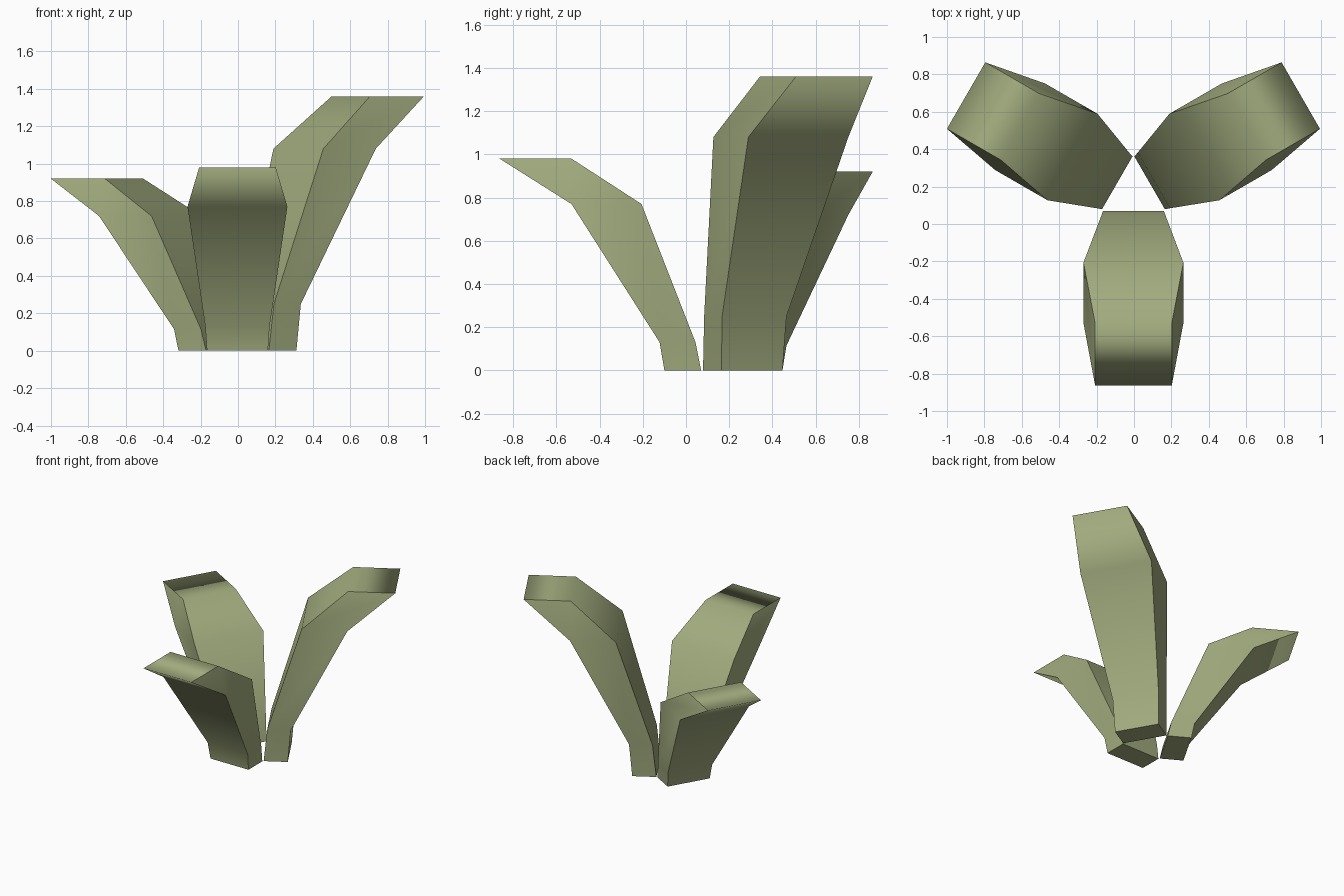
import bpy
import bmesh
import math
from mathutils import Vector

cube = bpy.data.objects.get("Cube")
if cube:
    bpy.data.objects.remove(cube, do_unlink=True)

# Sage green, used for every leaf
green = bpy.data.materials.new("sage_green")
green.use_nodes = True
colour = (0.36, 0.41, 0.21, 1)
green.diffuse_color = colour
green.node_tree.nodes["Principled BSDF"].inputs["Base Color"].default_value = colour

CENTRE = Vector((-0.003, 0.17, 0))
# Leaf sections from base to tip: inner radius, outer radius, half width
SECTIONS = [(0.10, 0.27, 0.163), (0.126, 0.292, 0.172),
            (0.376, 0.70, 0.267), (0.70, 1.033, 0.205)]


def make_leaf(name, angle, heights):
    """Loft a thick bent leaf that leans outward along the given angle."""
    out = Vector((math.cos(angle), math.sin(angle), 0))
    side = Vector((-out.y, out.x, 0))
    bm = bmesh.new()
    rings = []
    for (inner, outer, half), z in zip(SECTIONS, heights):
        corners = ((inner, -half), (outer, -half), (outer, half), (inner, half))
        rings.append([bm.verts.new(CENTRE + out * r + side * w + Vector((0, 0, z)))
                      for r, w in corners])

    # Narrow flanks and the foot stay crisp; the broad strip flows over the tip
    groups = {}
    for low, high in zip(rings, rings[1:]):
        for i in range(4):
            j = (i + 1) % 4
            face = bm.faces.new((low[i], low[j], high[j], high[i]))
            groups[face] = ("right", "strip", "left", "strip")[i]
    groups[bm.faces.new(rings[-1])] = "strip"
    groups[bm.faces.new(rings[0][::-1])] = "foot"
    bmesh.ops.recalc_face_normals(bm, faces=bm.faces)
    for face in bm.faces:
        face.smooth = True
    for edge in bm.edges:
        edge.smooth = len({groups[f] for f in edge.link_faces}) == 1

    mesh = bpy.data.meshes.new(name)
    bm.to_mesh(mesh)
    bm.free()
    mesh.materials.append(green)
    leaf = bpy.data.objects.new(name, mesh)
    bpy.context.collection.objects.link(leaf)


# Three leaves spread evenly, each of a different height
make_leaf("front_leaf", math.radians(-90), (0, 0.13, 0.77, 0.98))
make_leaf("left_tall_leaf", math.radians(30), (0, 0.25, 1.08, 1.36))
make_leaf("right_short_leaf", math.radians(150), (0, 0.115, 0.72, 0.92))
